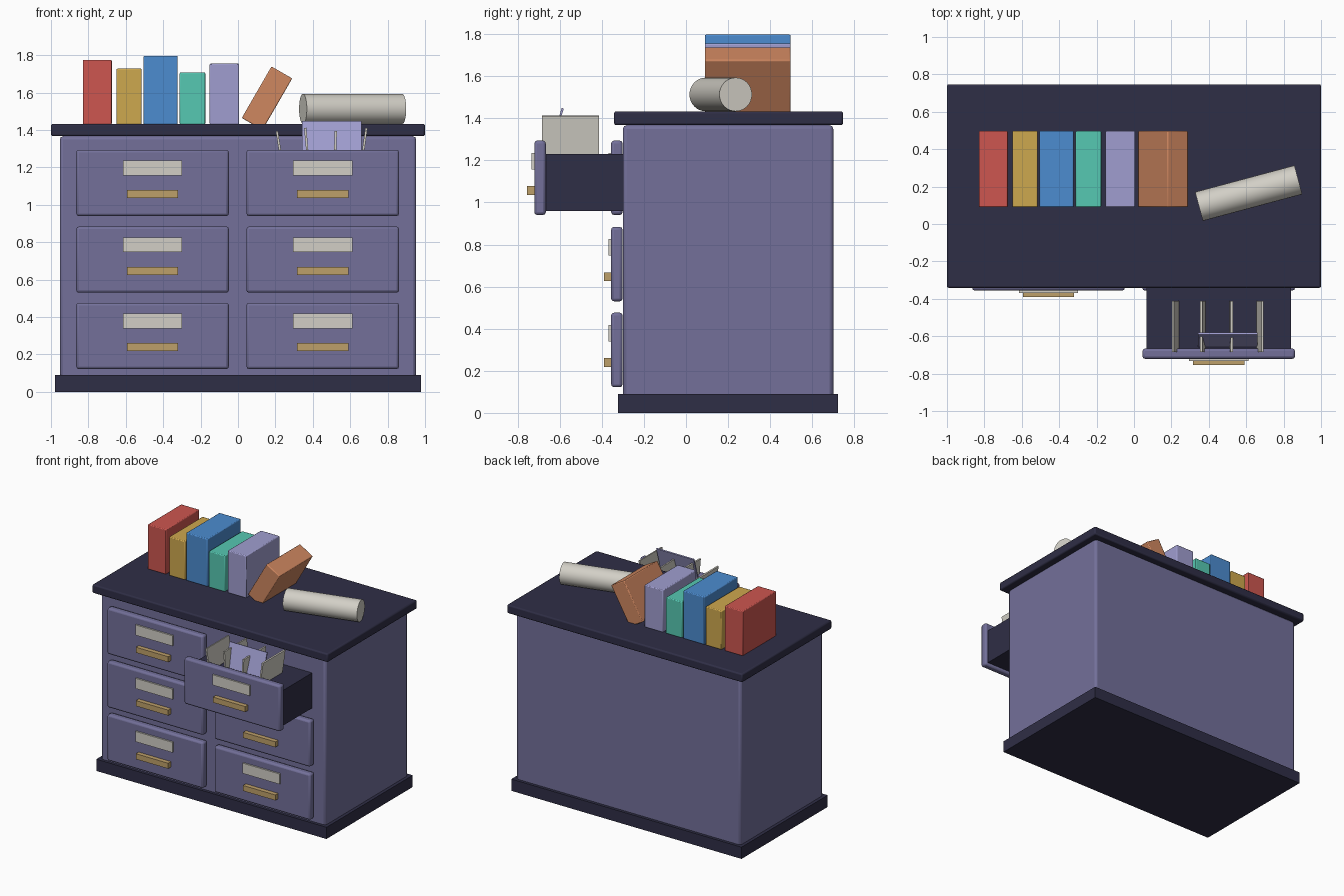
import bpy, math
from mathutils import Matrix

if "Cube" in bpy.data.objects:
    bpy.data.objects.remove(bpy.data.objects["Cube"])


def material(name, r, g, b):
    """Flat colour given as 0-255 display values."""
    lin = [((c / 255 + 0.055) / 1.055) ** 2.4 for c in (r, g, b)]
    m = bpy.data.materials.new(name)
    m.diffuse_color = (*lin, 1)
    m.use_nodes = True
    m.node_tree.nodes["Principled BSDF"].inputs["Base Color"].default_value = m.diffuse_color
    return m


PURPLE = material("dusty purple", 115, 112, 154)
DARK = material("dark navy", 47, 46, 70)
PAPER = material("paper", 210, 207, 198)
BRASS = material("brass", 190, 160, 106)
RED = material("red", 205, 86, 80)
YELLOW = material("mustard", 206, 168, 78)
BLUE = material("blue", 76, 140, 208)
TEAL = material("teal", 86, 200, 178)
LAVENDER = material("lavender", 160, 158, 208)
ORANGE = material("orange", 207, 135, 96)


def finish(ob, name, mat, bevel=0, segments=2):
    ob.name = name
    ob.data.materials.append(mat)
    if bevel:
        mod = ob.modifiers.new("rounded edges", 'BEVEL')
        mod.width, mod.segments = bevel, segments
        bpy.ops.object.shade_smooth_by_angle(angle=math.radians(35))
    return ob


def box(name, mat, x, y, z, bevel=0, tilt=(0, 0, 0)):
    """Box from (min, max) ranges, tilted about its centre."""
    centre = [(a + b) / 2 for a, b in (x, y, z)]
    bpy.ops.mesh.primitive_cube_add(size=1, location=centre,
                                    rotation=[math.radians(t) for t in tilt])
    ob = bpy.context.object
    size = [b - a for a, b in (x, y, z)]
    ob.data.transform(Matrix.Diagonal((*size, 1)))
    return finish(ob, name, mat, bevel)


# Cabinet
box("cabinet_body", PURPLE, (-0.953, 0.953), (-0.30, 0.70), (0.005, 1.367), 0.018)
box("base_plinth", DARK, (-0.978, 0.978), (-0.323, 0.723), (0, 0.09))
box("table_top", DARK, (-1, 1), (-0.342, 0.747), (1.367, 1.433), 0.01)

# Drawers, with the upper right one pulled out
for col, cx in (("left", -0.457), ("right", 0.453)):
    for row, z0 in (("lower", 0.122), ("middle", 0.53), ("upper", 0.94)):
        tag = f"{row}_{col}"
        out = 0.365 if tag == "upper_right" else 0
        f = -0.356 - out
        box(f"drawer_front_{tag}", PURPLE, (cx - 0.408, cx + 0.408),
            (f, f + 0.055), (z0, z0 + 0.354), 0.014)
        box(f"label_{tag}", PAPER, (cx - 0.158, cx + 0.158),
            (f - 0.012, f + 0.005), (z0 + 0.217, z0 + 0.296))
        box(f"handle_{tag}", BRASS, (cx - 0.137, cx + 0.137),
            (f - 0.034, f + 0.005), (z0 + 0.096, z0 + 0.138))
box("open_drawer_box", DARK, (0.068, 0.84), (-0.68, -0.28), (0.96, 1.23))

# Files standing in the open drawer: x position, top height, sideways tilt
for i, (x, top, tilt) in enumerate([(0.222, 1.395, -9), (0.368, 1.412, -5),
                                    (0.52, 1.395, 2), (0.673, 1.412, 8)]):
    box(f"file_{i + 1}", PAPER, (x - 0.006, x + 0.006), (-0.685, -0.413),
        (1.215, top), 0, (0, tilt, 0))
box("loose_sheet", LAVENDER, (0.342, 0.66), (-0.626, -0.616), (1.21, 1.453), 0, (-17, 0, 0))

# Upright books: colour, x range, top height
for name, mat, x0, x1, top in [("red", RED, -0.83, -0.675, 1.775),
                               ("mustard", YELLOW, -0.65, -0.515, 1.728),
                               ("blue", BLUE, -0.505, -0.323, 1.797),
                               ("teal", TEAL, -0.312, -0.175, 1.708),
                               ("lavender", LAVENDER, -0.152, 0.006, 1.755)]:
    box(f"book_{name}", mat, (x0, x1), (0.09, 0.497), (1.43, top), 0.006)

# Leaning book
box("book_leaning", ORANGE, (0.091, 0.219), (0.09, 0.497), (1.411, 1.729), 0.006, (0, 30, 0))

# Rolled paper lying on the top
bpy.ops.mesh.primitive_cylinder_add(vertices=32, radius=0.08, depth=0.55,
                                    location=(0.613, 0.165, 1.513),
                                    rotation=(0, math.pi / 2, math.radians(15)))
finish(bpy.context.object, "paper_roll", PAPER)
bpy.ops.object.shade_smooth_by_angle(angle=math.radians(35))
